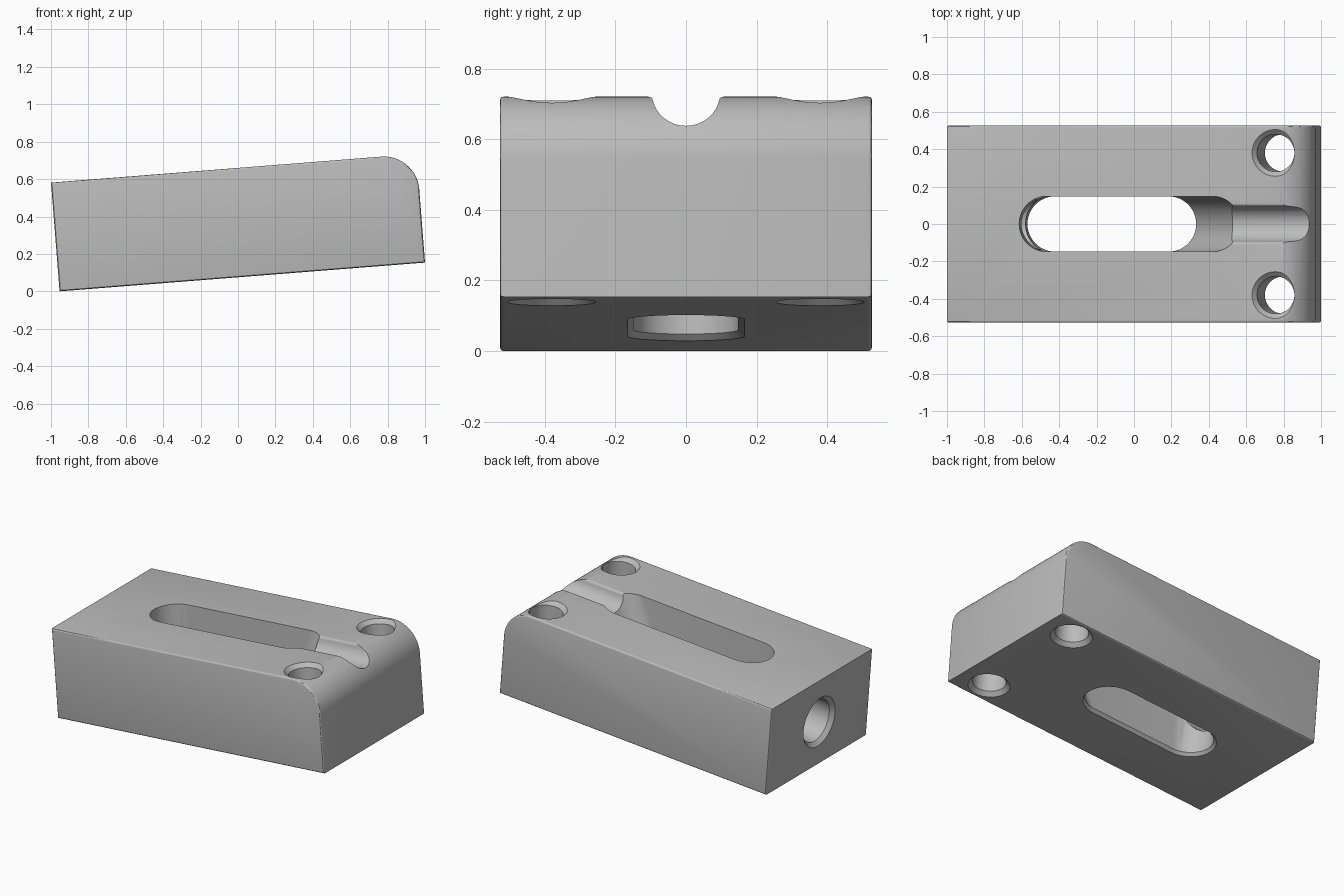
import bpy, bmesh
from math import sin, cos, pi, radians, sqrt, atan2
from mathutils import Matrix

if "Cube" in bpy.data.objects:
    bpy.data.objects.remove(bpy.data.objects["Cube"])

LENGTH, HALF_W, HEIGHT = 1.96, 0.527, 0.583
# Block frame: u along the length, y across, v up; tipped up towards +x
TILT = Matrix.Translation((-0.954, 0, 0)) @ Matrix.Rotation(radians(-4.5), 4, 'Y')

grey = bpy.data.materials.new("plain_grey")
grey.use_nodes = True
grey.diffuse_color = (0.5, 0.5, 0.5, 1)
grey.node_tree.nodes["Principled BSDF"].inputs["Base Color"].default_value = (0.5, 0.5, 0.5, 1)


def loft(name, rings, bevel=0):
    """Closed solid skinned through matching rings of points."""
    bm = bmesh.new()
    loops = [[bm.verts.new(p) for p in ring] for ring in rings]
    n = len(loops[0])
    caps = [bm.faces.new(loops[0]), bm.faces.new(loops[-1])]
    for a, b in zip(loops, loops[1:]):
        for i in range(n):
            j = (i + 1) % n
            bm.faces.new((a[i], a[j], b[j], b[i]))
    bmesh.ops.recalc_face_normals(bm, faces=bm.faces)
    if bevel:
        edges = {e for f in caps for e in f.edges}
        bmesh.ops.bevel(bm, geom=list(edges), offset=bevel, segments=3,
                        profile=0.5, affect='EDGES')
    mesh = bpy.data.meshes.new(name)
    bm.to_mesh(mesh)
    bm.free()
    mesh.materials.append(grey)
    obj = bpy.data.objects.new(name, mesh)
    bpy.context.collection.objects.link(obj)
    return obj


def arc(cx, cy, r, start, end, steps):
    angles = [radians(start + (end - start) * i / steps) for i in range(steps + 1)]
    return [(cx + r * cos(a), cy + r * sin(a)) for a in angles]


def stadium(left, right, r, v):
    pts = arc(right, 0, r, -90, 90, 24) + arc(left, 0, r, 90, 270, 24)
    return [(u, y, v) for u, y in pts]


def circle(u, y, r, v):
    return [(a, b, v) for a, b in arc(u, y, r, 0, 352.5, 47)]


# Main block with one large rounded top corner and softened side edges
R = 0.19
outline = [(0, 0), (LENGTH, 0)] + arc(LENGTH - R, HEIGHT - R, R, 0, 90, 24) + [(0, HEIGHT)]
block = loft("clamp_block", [[(u, y, v) for u, v in outline] for y in (-HALF_W, HALF_W)], 0.01)
cutters = []

# Long slot, vertical at one end and sloping at the other, with an eased lower rim
slot_r, left, low, high = 0.148, 0.535, 1.135, 1.424
slope = (high - low) / HEIGHT
cutters.append(loft("slot_cutter", [
    stadium(left, low + slope * v, slot_r + extra, v)
    for v, extra in ((-0.02, 0.038), (0.018, 0), (HEIGHT + 0.1, 0))]))

# Two bolt holes, chamfered above and below
for side in (-1, 1):
    cutters.append(loft("bolt_hole_cutter", [
        circle(1.761, side * 0.38, r, v)
        for v, r in ((-0.025, 0.15), (0.025, 0.1), (HEIGHT - 0.025, 0.1), (HEIGHT + 0.025, 0.15))]))

# Round bore in the end face, chamfered, running into the slot
bore = [(-0.025, 0.19), (0.025, 0.14), (0.6, 0.14)]
cutters.append(loft("bore_cutter", [
    [(u, y, v) for y, v in arc(0, HEIGHT / 2, r, 0, 352.5, 47)] for u, r in bore]))

# Half-round groove with rounded lips from the slot to the rounded end
groove_r, lip = 0.095, 0.018
lip_y = sqrt((groove_r + lip) ** 2 - lip ** 2)
touch = atan2(lip, lip_y) * 180 / pi
lip_pts = arc(lip_y, HEIGHT - lip, lip, 90, 180 - touch, 6)
profile = [(-y, v) for y, v in lip_pts]
profile += arc(0, HEIGHT, groove_r, 180 + touch, 360 - touch, 24)[1:-1]
profile += lip_pts[::-1]
profile += [(lip_y, HEIGHT + 0.1), (-lip_y, HEIGHT + 0.1)]
cutters.append(loft("groove_cutter", [[(u, y, v) for y, v in profile] for u in (1.3, 2.1)]))

# Cut every opening, then bake the result
for cutter in cutters:
    cutter.hide_render = True
    mod = block.modifiers.new(cutter.name, 'BOOLEAN')
    mod.operation, mod.solver, mod.object = 'DIFFERENCE', 'EXACT', cutter
graph = bpy.context.evaluated_depsgraph_get()
baked = bpy.data.meshes.new_from_object(block.evaluated_get(graph))
block.modifiers.clear()
block.data = baked
for cutter in cutters:
    bpy.data.objects.remove(cutter)

block.matrix_world = TILT
bpy.ops.object.select_all(action='DESELECT')
block.select_set(True)
bpy.context.view_layer.objects.active = block
bpy.ops.object.shade_smooth_by_angle(angle=radians(30))
